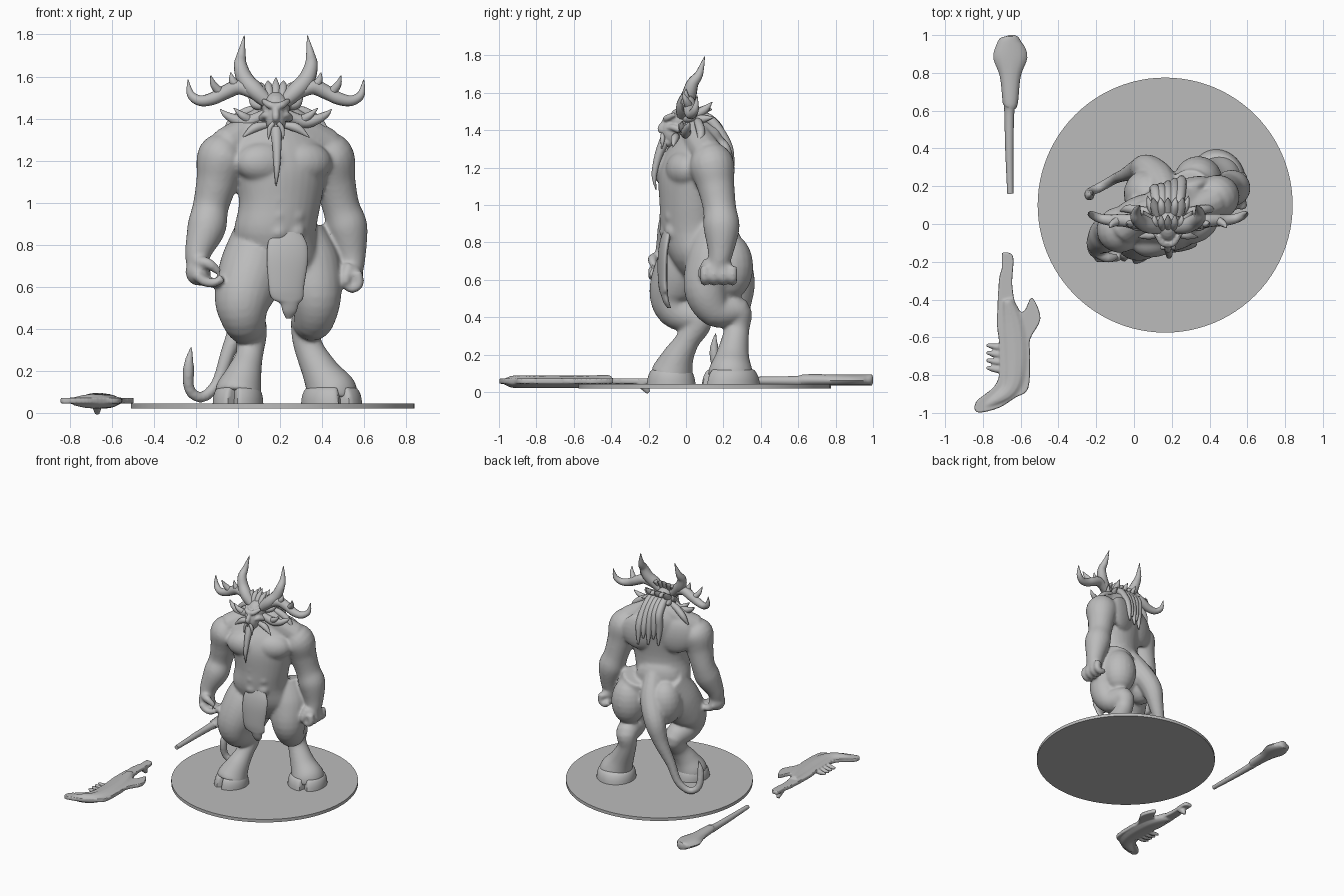
import bpy
import bmesh
import math
from mathutils import Vector, Matrix

default_cube = bpy.data.objects.get("Cube")
if default_cube:
    bpy.data.objects.remove(default_cube, do_unlink=True)

stone = bpy.data.materials.new("stone grey")
stone.use_nodes = True
stone.diffuse_color = (0.5, 0.5, 0.5, 1)
stone.node_tree.nodes["Principled BSDF"].inputs["Base Color"].default_value = (0.5, 0.5, 0.5, 1)

TWIST = math.radians(20)      # the trunk is turned against the head
MIDDLE = 0.18                 # x of the head's mirror plane


def select(objects):
    bpy.ops.object.select_all(action='DESELECT')
    for item in objects:
        item.select_set(True)
    bpy.context.view_layer.objects.active = objects[0]


def finish(name, mesh, angle=50):
    obj = bpy.data.objects.new(name, mesh)
    bpy.context.collection.objects.link(obj)
    mesh.materials.clear()
    mesh.materials.append(stone)
    select([obj])
    bpy.ops.object.shade_smooth_by_angle(angle=math.radians(angle))
    return obj


def skin(name, rings):
    """Closed surface stretched over rings of equal size."""
    bm = bmesh.new()
    loops = [[bm.verts.new(point) for point in ring] for ring in rings]
    for low, high in zip(loops, loops[1:]):
        for i in range(len(low)):
            bm.faces.new((low[i - 1], low[i], high[i], high[i - 1]))
    bm.faces.new(loops[0])
    bm.faces.new(loops[-1])
    bmesh.ops.recalc_face_normals(bm, faces=bm.faces)
    mesh = bpy.data.meshes.new(name)
    bm.to_mesh(mesh)
    bm.free()
    return finish(name, mesh)


def smooth_path(points, steps):
    """Catmull-Rom interpolation of tuples of any length."""
    pts = [Vector(p) for p in points]
    pts = [pts[0]] + pts + [pts[-1]]
    path = []
    for a, b, c, d in zip(pts, pts[1:], pts[2:], pts[3:]):
        for k in range(steps):
            t = k / steps
            path.append(b + (c - a) * (t / 2) + (a * 2 - b * 5 + c * 4 - d) * (t * t / 2)
                        + (b * 3 - a - c * 3 + d) * (t ** 3 / 2))
    return path + [pts[-1]]


def tube(name, points, sides=12, steps=5, thickest=1.0):
    """Tapered limb through (x, y, z, radius); thickest limits its height."""
    path = smooth_path(points, steps)
    rings, across = [], Vector((1, 0.05, 0.02))
    for i, knot in enumerate(path):
        along = (path[min(i + 1, len(path) - 1)].xyz - path[max(i - 1, 0)].xyz).normalized()
        across = (across - along * across.dot(along)).normalized()
        up = along.cross(across)
        radius = max(knot.w, 0.002)
        rings.append([knot.xyz + across * radius * math.cos(a) + up * min(radius, thickest) * math.sin(a)
                      for a in (math.tau * k / sides for k in range(sides))])
    return skin(name, rings)


def mirrored(name, side, points):
    return tube(name, [(MIDDLE + side * p[0], *p[1:]) for p in points])


def loft(name, levels, turn=0.0, sides=32, steps=4, cleft=0.0):
    """Stack of ellipses (z, x, y, half width, half depth); cleft notches the front."""
    rings = []
    for z, x, y, wide, deep in (tuple(level) for level in smooth_path(levels, steps)):
        ring = []
        for k in range(sides):
            a = math.tau * k / sides
            notch = 1 - cleft * math.exp(-((math.cos(a) / 0.13) ** 2)) * (math.sin(a) < 0)
            offset = Matrix.Rotation(turn, 2) @ Vector((wide * math.cos(a), deep * notch * math.sin(a)))
            ring.append((x + offset.x, y + offset.y, z))
        rings.append(ring)
    return skin(name, rings)


def blob(name, centre, radii, turn=0.0):
    bm = bmesh.new()
    place = Matrix.Translation(centre) @ Matrix.Rotation(turn, 4, 'Z') @ Matrix.Diagonal((*radii, 1))
    bmesh.ops.create_uvsphere(bm, u_segments=20, v_segments=12, radius=1, matrix=place)
    mesh = bpy.data.meshes.new(name)
    bm.to_mesh(mesh)
    bm.free()
    return finish(name, mesh)


def fuse(name, parts, voxel, rounds):
    """Melt overlapping parts into one sculpted skin."""
    select(parts)
    bpy.ops.object.join()
    body = parts[0]
    body.name = name
    remesh = body.modifiers.new("melt", 'REMESH')
    remesh.mode, remesh.voxel_size, remesh.use_smooth_shade = 'VOXEL', voxel, True
    soften = body.modifiers.new("soften", 'SMOOTH')
    soften.factor, soften.iterations = 0.5, rounds
    bpy.ops.object.convert(target='MESH')
    bpy.ops.object.shade_smooth_by_angle(angle=math.radians(60))


def trunk(across, forward, z):
    """Point given in the turned frame of the trunk."""
    flat = Matrix.Rotation(TWIST, 2) @ Vector((across, -forward))
    return (MIDDLE + flat.x, 0.06 + flat.y, z)


# Trunk with chest, back, belly and seat muscles
parts = [loft("trunk", [(.57, .2, .1, .07, .07), (.7, .2, .1, .19, .17), (.85, .175, .035, .2, .165),
                        (1, .2, .02, .2, .155), (1.15, .2, .025, .23, .165), (1.25, .19, .045, .25, .16),
                        (1.34, .18, .07, .2, .13), (1.41, .18, .07, .13, .1), (1.47, .18, .04, .07, .07)], TWIST),
         blob("right_buttock", (.07, .16, .7), (.125, .13, .17)), blob("left_buttock", (.34, .23, .67), (.13, .13, .18)),
         blob("lower_back", trunk(0, -.06, .86), (.17, .09, .15), TWIST),
         blob("nape", (MIDDLE, .11, 1.36), (.14, .075, .08), TWIST)]
for side, x, y in ((-1, -.06, -.03), (1, .42, .12)):
    parts.append(blob("chest_muscle", trunk(side * .1, .11, 1.19), (.14, .095, .1), TWIST))
    parts.append(blob("shoulder_blade", trunk(side * .13, -.085, 1.22), (.14, .055, .14), TWIST))
    parts.append(tube("neck_slope", [(MIDDLE + side * .03, .06, 1.43, .06), (MIDDLE + side * .1, .06, 1.365, .075),
                                     (x, y, 1.27, .085)]))
    for row in range(3):
        parts.append(blob("belly_muscle", trunk(side * .042, .165, .86 + row * .08), (.045, .032, .042), TWIST))

# Arms
parts.append(tube("right_arm", [(-.02, -.02, 1.28, .07), (-.07, -.03, 1.22, .122), (-.1, -.03, 1.1, .1),
                                (-.13, -.03, .98, .086), (-.15, -.06, .88, .092), (-.19, -.1, .76, .063),
                                (-.19, -.12, .67, .05)], 20))
parts.append(tube("left_arm", [(.36, .1, 1.28, .07), (.43, .135, 1.22, .12), (.46, .16, 1.1, .1),
                               (.49, .18, .98, .089), (.52, .19, .88, .097), (.54, .185, .75, .069),
                               (.54, .17, .67, .055)], 20))

# Hands with curled fingers
parts.append(blob("right_palm", (-.19, -.12, .67), (.06, .065, .065)))
parts.append(blob("left_palm", (.545, .17, .66), (.048, .085, .065)))
for i in range(4):
    y = -.18 + i * .036
    parts.append(tube("right_finger", [(-.2, y, .66, .024), (-.16, y, .625, .024), (-.11, y, .62, .022),
                                       (-.07, y, .64, .019)]))
    y = .1 + i * .05
    parts.append(tube("left_finger", [(.565, y, .67, .026), (.575, y, .615, .025), (.54, y, .592, .024),
                                      (.505, y, .615, .02)]))
parts.append(tube("right_thumb", [(-.2, -.15, .72, .028), (-.14, -.18, .71, .027), (-.09, -.17, .67, .018)]))
parts.append(tube("left_thumb", [(.53, .12, .7, .028), (.515, .09, .65, .026), (.51, .08, .61, .018)]))

# Legs with bent hocks and bell-shaped shins
parts.append(tube("right_leg", [(.1, .1, .86, .12), (.07, .01, .7, .155), (.025, -.06, .54, .138),
                                (.03, -.05, .44, .105), (.06, .06, .38, .08), (.055, .01, .28, .065),
                                (.03, -.04, .19, .084), (.005, -.07, .11, .11), (0, -.08, .08, .11)], 24))
parts.append(tube("left_leg", [(.29, .17, .86, .12), (.34, .15, .7, .148), (.37, .11, .55, .122),
                               (.36, .16, .44, .095), (.33, .27, .43, .08), (.33, .27, .33, .068),
                               (.39, .25, .2, .088), (.44, .24, .11, .12), (.445, .24, .08, .125)], 24))

# Thick tail sweeps off the seat and curls up behind the right hoof
parts.append(tube("tail", [(.18, .14, .92, .06), (.14, .23, .75, .085), (.07, .29, .6, .08),
                           (.02, .29, .45, .055), (-.05, .26, .28, .036), (-.1, .24, .14, .029),
                           (-.17, .2, .075, .027), (-.23, .17, .11, .026), (-.235, .15, .22, .027),
                           (-.22, .16, .32, .006)]))
fuse("body", parts, 0.01, 9)

# Cloven hooves
for name, x, y, size, turn in (("right_hoof", 0, -.08, .12, -.2), ("left_hoof", .445, .24, .143, .4)):
    loft(name, [(.04, x, y, size, size * 1.1), (.08, x, y, size * .97, size * 1.04),
                (.115, x, y, size * .85, size * .9), (.13, x, y, size * .6, size * .65)], turn, 64, 3, .3)

# Loincloth
loft("loincloth", [(.86, .23, -.1, .07, .02), (.8, .235, -.115, .095, .022), (.72, .235, -.125, .098, .022),
                   (.6, .23, -.125, .085, .022), (.545, .235, -.12, .075, .02), (.52, .245, -.115, .045, .018),
                   (.48, .245, -.105, .032, .015), (.45, .24, -.09, .012, .01)], .15)

# Head
face = [blob("skull", (MIDDLE, .0, 1.45), (.068, .095, .08)), blob("muzzle", (MIDDLE, -.07, 1.395), (.048, .06, .075)),
        blob("chin", (MIDDLE, -.1, 1.34), (.03, .035, .03)), blob("neck", (MIDDLE, .04, 1.38), (.085, .085, .1)),
        tube("nose", [(MIDDLE, -.09, 1.47, .015), (MIDDLE, -.135, 1.41, .018), (MIDDLE, -.12, 1.39, .013)])]
for side in (-1, 1):
    face.append(mirrored("brow", side, [(0, -.11, 1.455, .015), (.03, -.1, 1.465, .018), (.06, -.06, 1.485, .012)]))
    face.append(mirrored("cheek", side, [(.03, -.095, 1.41, .014), (.05, -.07, 1.415, .018), (.065, -.03, 1.4, .02)]))

    # Antlers: upright tine, outward beam, prongs
    mirrored("antler_tine", side, [(.03, -.02, 1.47, .03), (.095, -.01, 1.53, .042), (.145, .015, 1.585, .04),
                                   (.168, .035, 1.65, .032), (.165, .07, 1.7, .022), (.15, .1, 1.795, .002)])
    mirrored("antler_beam", side, [(.08, -.01, 1.51, .03), (.17, .01, 1.55, .036), (.24, .02, 1.525, .034),
                                   (.3, .02, 1.495, .03), (.36, .03, 1.485, .025), (.405, .05, 1.515, .019),
                                   (.418, .06, 1.585, .002)])
    mirrored("inner_prong", side, [(.18, .01, 1.55, .024), (.205, .0, 1.58, .018), (.215, 0, 1.62, .002)])
    mirrored("outer_prong", side, [(.26, .02, 1.52, .024), (.295, -.0, 1.56, .017), (.31, -.02, 1.605, .002)])
    mirrored("lower_horn", side, [(.05, -.02, 1.42, .025), (.13, 0, 1.385, .03), (.19, 0, 1.395, .025),
                                  (.24, .01, 1.42, .015), (.265, .02, 1.445, .002)])
    mirrored("lower_prong", side, [(.12, 0, 1.39, .024), (.16, -.02, 1.415, .018), (.2, -.02, 1.45, .002)])

    # Cheek tufts, moustache, mane tufts and shoulder locks
    mirrored("cheek_tuft", side, [(.04, -.05, 1.37, .015), (.1, -.06, 1.355, .022), (.16, -.07, 1.31, .002)])
    mirrored("moustache", side, [(.01, -.125, 1.38, .01), (.03, -.125, 1.35, .012), (.035, -.13, 1.3, .002)])
    mirrored("ear_tuft", side, [(.06, 0, 1.46, .02), (.1, .03, 1.47, .022), (.13, .07, 1.52, .002)])
    mirrored("mane_tuft", side, [(.05, .04, 1.45, .025), (.09, .09, 1.46, .022), (.11, .15, 1.47, .002)])
    mirrored("shoulder_lock", side, [(.06, .06, 1.45, .02), (.14, .07, 1.43, .024), (.21, .08, 1.38, .022),
                                     (.25, .07, 1.32, .005)])
fuse("head", face, 0.006, 3)
tube("beard", [(MIDDLE, -.11, 1.35, .03), (.185, -.145, 1.27, .022), (.185, -.17, 1.16, .014), (.18, -.16, 1.08, .002)])

# Crown spikes and long locks down the back
for i in range(-2, 3):
    x = MIDDLE + i * .03
    odd = i % 2
    tube("crown_spike", [(x, -.02, 1.5, .022), (x + i * .005, .01, 1.55, .02),
                         (x + i * .007, .05, 1.595 - abs(i) * .015, .002)])
    tube("nape_spike", [(x, .05, 1.48, .024), (x + i * .006, .1, 1.51, .022), (x + i * .01, .14, 1.55 - odd * .04, .002)])
    tube("back_lock", [(x, .05, 1.49, .02), (x, .12, 1.46, .028), (x + i * .004, .18, 1.39, .028),
                       (x + i * .006, .205 + i * .012, 1.29, .026), (x + i * .004, .22 + i * .015, 1.15 + odd * .05, .006)])

# Round base
bm = bmesh.new()
bmesh.ops.create_cone(bm, cap_ends=True, segments=96, radius1=.675, radius2=.675, depth=.024,
                      matrix=Matrix.Translation((.165, .1, .032)))
base_mesh = bpy.data.meshes.new("round_base")
bm.to_mesh(base_mesh)
bm.free()
finish("round_base", base_mesh, 30)

# Loose club
tube("club", [(-.655, .16, .06, .016), (-.66, .4, .06, .022), (-.66, .6, .06, .027), (-.655, .64, .065, .04),
              (-.655, .78, .065, .055), (-.655, .88, .065, .09), (-.655, .95, .065, .072), (-.65, .985, .065, .045),
              (-.65, 1, .065, .015)], thickest=.03)

# Loose cleaver: melted from an outline slab, a thick spine and guard spikes
outline = [(-.7, -.15), (-.64, -.17), (-.645, -.32), (-.62, -.45), (-.58, -.46), (-.54, -.39), (-.495, -.5),
           (-.55, -.61), (-.55, -.7), (-.56, -.87), (-.63, -.92), (-.72, -.975), (-.83, -.997),
           (-.835, -.94), (-.74, -.86), (-.71, -.77), (-.715, -.62), (-.725, -.52), (-.715, -.3), (-.7, -.24)]
curve = bpy.data.curves.new("cleaver_outline", 'CURVE')
curve.dimensions, curve.fill_mode, curve.extrude = '2D', 'BOTH', .014
corners = smooth_path(outline, 4)
spline = curve.splines.new('POLY')
spline.points.add(len(corners) - 1)
for point, corner in zip(spline.points, corners):
    point.co = (corner.x, corner.y, 0, 1)
spline.use_cyclic_u = True
helper = bpy.data.objects.new("cleaver_outline", curve)
bpy.context.collection.objects.link(helper)
slab = bpy.data.meshes.new_from_object(helper.evaluated_get(bpy.context.evaluated_depsgraph_get()))
bpy.data.objects.remove(helper, do_unlink=True)
bm = bmesh.new()
bm.from_mesh(slab)
bmesh.ops.remove_doubles(bm, verts=bm.verts, dist=.0001)
bmesh.ops.translate(bm, verts=bm.verts, vec=(0, 0, .058))
bmesh.ops.recalc_face_normals(bm, faces=bm.faces)
bm.to_mesh(slab)
bm.free()
parts = [finish("cleaver", slab),
         tube("spine", [(-.67, -.4, .058, .03), (-.64, -.55, .055, .07), (-.63, -.75, .055, .07), (-.66, -.88, .055, .05),
                        (-.78, -.96, .055, .02)], thickest=.034),
         tube("grip_hook", [(-.67, -.24, .05, .03), (-.67, -.22, .025, .022), (-.67, -.2, -.004, .012)])]
for i in range(4):
    y = -.65 - i * .04
    parts.append(tube("guard_spike", [(-.67, y, .055, .02), (-.73, y, .045, .018), (-.78, y + .01, .05, .01)]))
fuse("cleaver", parts, 0.006, 4)
